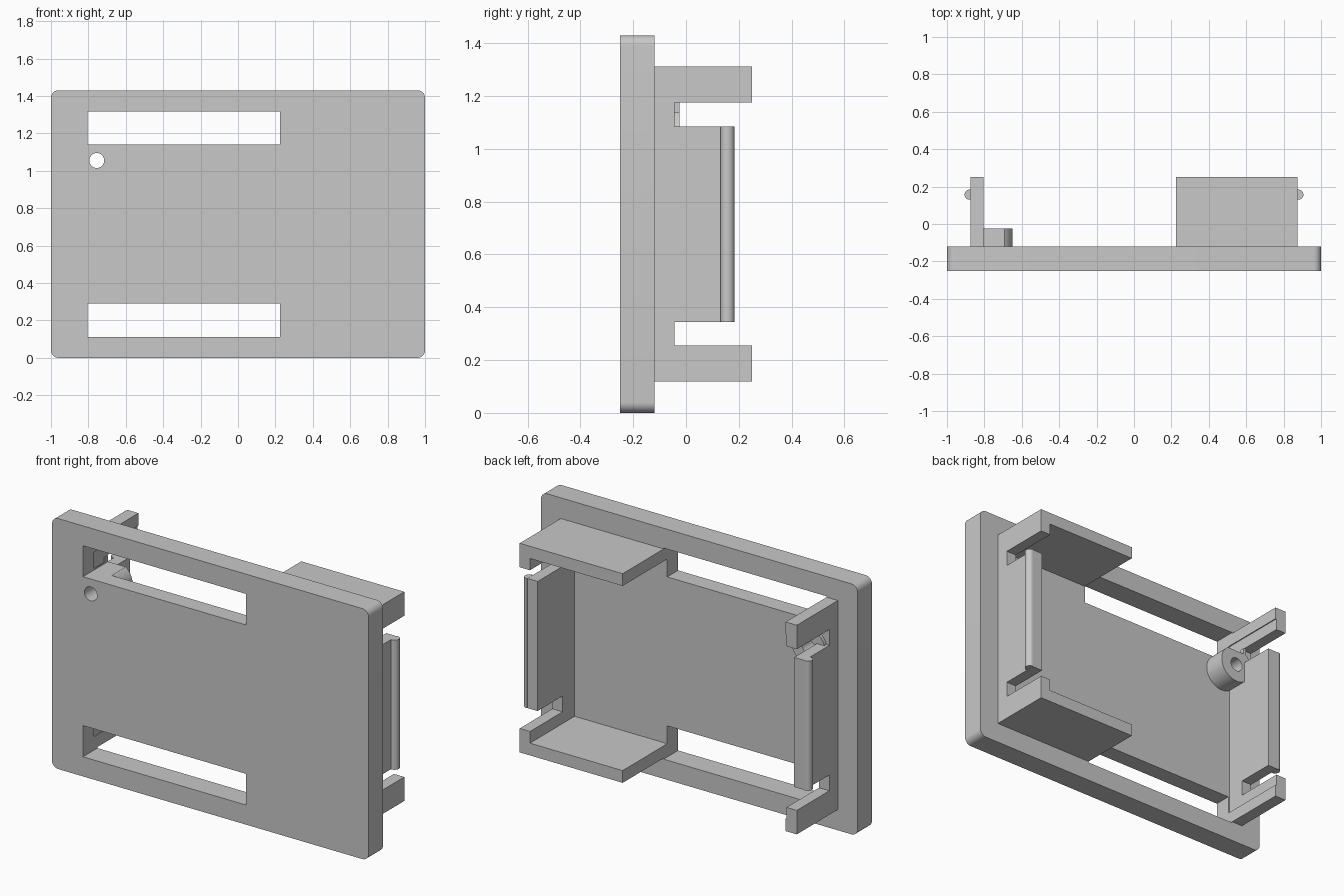
import bpy, bmesh, math

cube = bpy.data.objects.get("Cube")
if cube:
    bpy.data.objects.remove(cube, do_unlink=True)

grey = bpy.data.materials.new("plain grey")
grey.use_nodes = True
grey.diffuse_color = (0.58, 0.58, 0.58, 1)
grey.node_tree.nodes["Principled BSDF"].inputs["Base Color"].default_value = grey.diffuse_color

FRONT, BACK, TIP = -0.25, -0.12, 0.25   # plate faces and clip ends along y
FLOOR = -0.152                          # recessed plate face inside the clip frame
LOW, HIGH, THICK = 0.118, 1.312, 0.07   # clip frame along z
MID = (LOW + HIGH) / 2
INNER, OUTER = 0.81, 0.875              # clip wall along x
SLOT_EDGE = -0.804


def extrude(name, outline, start, end, axis):
    """Extrude an outline: (x, z) along y, (y, z) along x, or (x, y) along z."""
    def place(a, b, c):
        return {"x": (c, a, b), "y": (a, c, b), "z": (a, b, c)}[axis]
    bm = bmesh.new()
    rings = [[bm.verts.new(place(a, b, c)) for a, b in outline] for c in (start, end)]
    count = len(outline)
    for ring in rings:
        bm.faces.new(ring)
    for i in range(count):
        j = (i + 1) % count
        bm.faces.new((rings[0][i], rings[0][j], rings[1][j], rings[1][i]))
    bmesh.ops.recalc_face_normals(bm, faces=bm.faces)
    mesh = bpy.data.meshes.new(name)
    bm.to_mesh(mesh)
    bm.free()
    mesh.materials.append(grey)
    obj = bpy.data.objects.new(name, mesh)
    bpy.context.collection.objects.link(obj)
    return obj


def box(name, x, y, z):
    return extrude(name, [(x[0], z[0]), (x[1], z[0]), (x[1], z[1]), (x[0], z[1])], *y, "y")


def arc(cx, cy, r, a, b, steps):
    angles = [math.radians(a + (b - a) * i / steps) for i in range(steps + 1)]
    return [(cx + r * math.cos(t), cy + r * math.sin(t)) for t in angles]


def smooth(obj):
    bpy.ops.object.select_all(action="DESELECT")
    obj.select_set(True)
    bpy.context.view_layer.objects.active = obj
    bpy.ops.object.shade_smooth_by_angle(angle=math.radians(30))


def cut(obj, cutters):
    for cutter in cutters:
        mod = obj.modifiers.new("cut", "BOOLEAN")
        mod.operation, mod.solver, mod.object = "DIFFERENCE", "EXACT", cutter
        bpy.context.view_layer.objects.active = obj
        bpy.ops.object.modifier_apply(modifier=mod.name)


# Rounded face plate
r, top = 0.04, 1.43
corners = [(1 - r, r, -90), (1 - r, top - r, 0), (r - 1, top - r, 90), (r - 1, r, 180)]
outline = [p for x, z, a in corners for p in arc(x, z, r, a, a + 90, 8)]
plate = extrude("face_plate", outline, FRONT, BACK, "y")

# Screw boss against the right wall
hole_x, hole_z = -0.755, 1.055
boss = extrude("screw_boss", arc(hole_x, hole_z, 0.106, 0, 352.5, 47), FLOOR - 0.01, -0.024, "y")

# Recess, slots and screw hole
recess = box("recess_cutter", (-INNER, INNER), (FLOOR, 0), (LOW + THICK, HIGH - THICK))
slots = [box("slot_cutter", (SLOT_EDGE, 0.225), (-0.5, 0.5), z)
         for z in ((0.112, 0.29), (1.14, 1.317))]
hole = extrude("hole_cutter", arc(hole_x, hole_z, 0.04, 0, 348.75, 31), -0.5, 0.5, "y")
cut(plate, [recess, *slots, hole])
cut(boss, [slots[1], hole])
for cutter in [recess, *slots, hole]:
    bpy.data.objects.remove(cutter, do_unlink=True)
smooth(plate)
smooth(boss)

# Clip walls: two end posts and a shorter tongue, parted by notches
half = [(BACK, LOW), (TIP, LOW), (TIP, 0.255), (-0.043, 0.255), (-0.043, 0.345), (0.181, 0.345)]
wall = half + [(y, 2 * MID - z) for y, z in reversed(half)]
for side, sign in (("left", 1), ("right", -1)):
    extrude(side + "_clip_wall", wall, sign * INNER, sign * OUTER, "x")
    # Rounded catch along the outside of the tongue
    bump = [(sign * x, y) for x, y in arc(OUTER + 0.004, 0.157, 0.027, -98, 98, 16)]
    smooth(extrude(side + "_catch", bump, 0.345, 2 * MID - 0.345, "z"))

# Flanges beside the left wall, and the short remains at the right wall
for level, z in (("lower", (LOW, LOW + THICK)), ("upper", (HIGH - THICK, HIGH))):
    box(level + "_flange", (0.225, INNER), (BACK, TIP), z)
    box(level + "_post_rib", (-INNER, SLOT_EDGE), (BACK, TIP), z)

# Boss shoulder inside the wall notch
box("boss_shoulder", (-0.822, SLOT_EDGE), (-0.05, -0.024), (1.08, 1.175))
